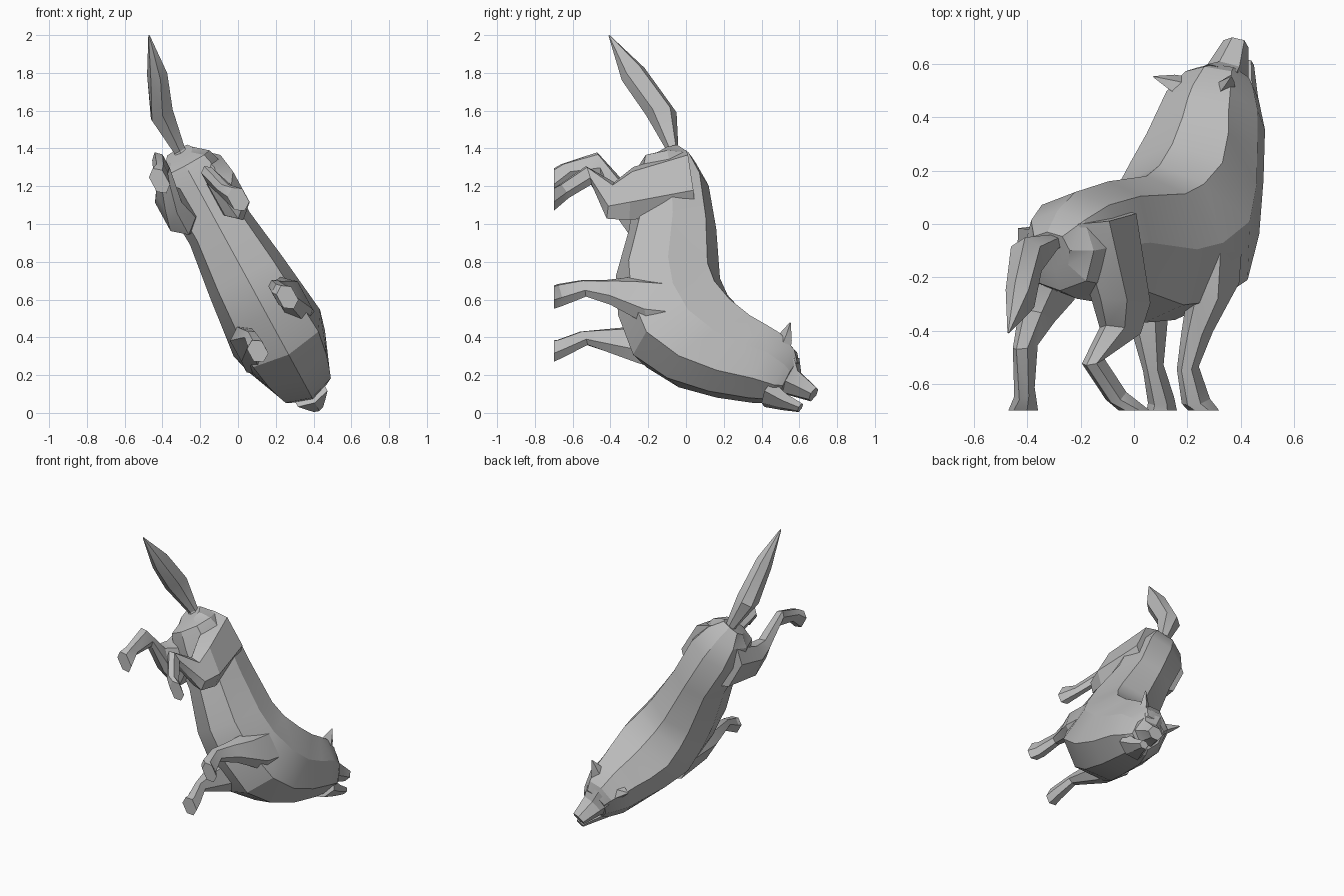
import bpy, bmesh, math
from mathutils import Vector

cube = bpy.data.objects.get("Cube")
if cube:
    bpy.data.objects.remove(cube, do_unlink=True)

# Fur colour
grey = bpy.data.materials.new("grey_fur")
grey.use_nodes = True
colour = (0.5, 0.5, 0.5, 1)
grey.diffuse_color = colour
grey.node_tree.nodes["Principled BSDF"].inputs["Base Color"].default_value = colour

# Body frame: the animal's forward and side axes, with its back towards +y
turn = math.radians(28.6)
forward = Vector((math.sin(turn), 0, -math.cos(turn)))
side = Vector((math.cos(turn), 0, math.sin(turn)))
up = Vector((0, 1, 0))
origin = Vector((0, 0, 0.8))


def place(along, height, across):
    return origin + forward * along + up * height + side * across


def rounded(value, power=0.8):
    return math.copysign(abs(value) ** power, value)


def loft(name, stations, sides):
    """Skin rings; a station is two profile points, a side offset and a half width."""
    bm = bmesh.new()
    rings = []
    for along1, height1, along2, height2, across, half_width in stations:
        first = place(along1, height1, across)
        second = place(along2, height2, across)
        middle, reach = (first + second) / 2, (first - second) / 2
        ring = []
        for i in range(sides):
            angle = math.tau * i / sides
            offset = reach * rounded(math.cos(angle))
            offset += side * half_width * rounded(math.sin(angle))
            ring.append(bm.verts.new(middle + offset))
        rings.append(ring)
    for ring, following in zip(rings, rings[1:]):
        for i in range(sides):
            j = (i + 1) % sides
            bm.faces.new((ring[i], ring[j], following[j], following[i]))
    bm.faces.new(rings[0])
    bm.faces.new(rings[-1])
    bmesh.ops.triangulate(bm, faces=bm.faces[:])
    bmesh.ops.recalc_face_normals(bm, faces=bm.faces[:])
    mesh = bpy.data.meshes.new(name)
    bm.to_mesh(mesh)
    bm.free()
    mesh.materials.append(grey)
    part = bpy.data.objects.new(name, mesh)
    bpy.context.collection.objects.link(part)
    bpy.ops.object.select_all(action="DESELECT")
    part.select_set(True)
    bpy.context.view_layer.objects.active = part
    bpy.ops.object.shade_smooth_by_angle(angle=math.radians(25))
    return part


# Rump, belly, chest, raised neck and skull
loft("body", [
    (-.68, -.03, -.62, -.17, 0, .08),
    (-.6, .05, -.58, -.25, 0, .15),
    (-.46, .12, -.45, -.28, 0, .19),
    (-.2, .16, -.2, -.3, 0, .18),
    (.1, .18, .08, -.37, 0, .22),
    (.2, .22, .32, -.36, 0, .24),
    (.3, .3, .56, -.28, 0, .26),
    (.38, .4, .7, -.1, 0, .23),
    (.42, .47, .78, .12, 0, .2),
    (.46, .52, .82, .33, 0, .18),
    (.55, .59, .83, .45, 0, .13),
    (.62, .6, .81, .5, 0, .1),
], 8)

# Open muzzle
loft("snout", [
    (.58, .6, .8, .46, 0, .11),
    (.67, .61, .79, .52, 0, .08),
    (.77, .7, .83, .65, 0, .05),
], 6)
loft("lower_jaw", [
    (.74, .47, .85, .4, 0, .1),
    (.81, .54, .88, .5, 0, .06),
    (.86, .62, .9, .59, 0, .03),
], 6)

# Ears
for label, sign in (("left", -1), ("right", 1)):
    loft(label + "_ear", [
        (.5, .48, .61, .55, sign * .08, .05),
        (.48, .51, .54, .56, sign * .12, .03),
        (.455, .55, .46, .555, sign * .165, .004),
    ], 4)

# Tail
loft("tail", [
    (-.58, -.03, -.58, -.12, 0, .05),
    (-.67, -.04, -.66, -.1, .01, .035),
    (-.89, -.05, -.87, -.21, .02, .07),
    (-1.115, -.22, -1.04, -.34, .1, .055),
    (-1.28, -.405, -1.275, -.41, .16, .004),
], 6)

# Front legs, front edge then back edge
loft("right_front_leg", [
    (.5, 0, .2, -.05, .15, .09),
    (.47, -.2, .18, -.3, .16, .075),
    (.33, -.4, .18, -.42, .13, .05),
    (.27, -.53, .17, -.55, .11, .035),
    (.33, -.65, .2, -.68, .12, .045),
    (.36, -.7, .22, -.7, .14, .05),
], 6)
loft("left_front_leg", [
    (.6, 0, .3, -.05, -.16, .09),
    (.52, -.25, .3, -.3, -.17, .075),
    (.43, -.52, .35, -.56, -.13, .035),
    (.5, -.64, .4, -.68, -.13, .045),
    (.53, -.7, .4, -.7, -.135, .05),
], 6)

# Hind legs
loft("left_hind_leg", [
    (-.25, 0, -.6, -.02, -.12, .1),
    (-.25, -.3, -.55, -.23, -.16, .085),
    (-.38, -.38, -.56, -.32, -.16, .055),
    (-.58, -.45, -.72, -.47, -.11, .035),
    (-.58, -.6, -.66, -.66, -.13, .035),
    (-.5, -.7, -.65, -.7, -.16, .045),
], 6)
loft("right_hind_leg", [
    (-.25, .05, -.62, 0, .1, .1),
    (-.18, -.3, -.5, -.28, .13, .085),
    (-.2, -.42, -.42, -.38, .11, .06),
    (-.42, -.5, -.53, -.53, .085, .035),
    (-.32, -.62, -.4, -.67, .12, .035),
    (-.22, -.7, -.36, -.7, .16, .05),
], 6)
